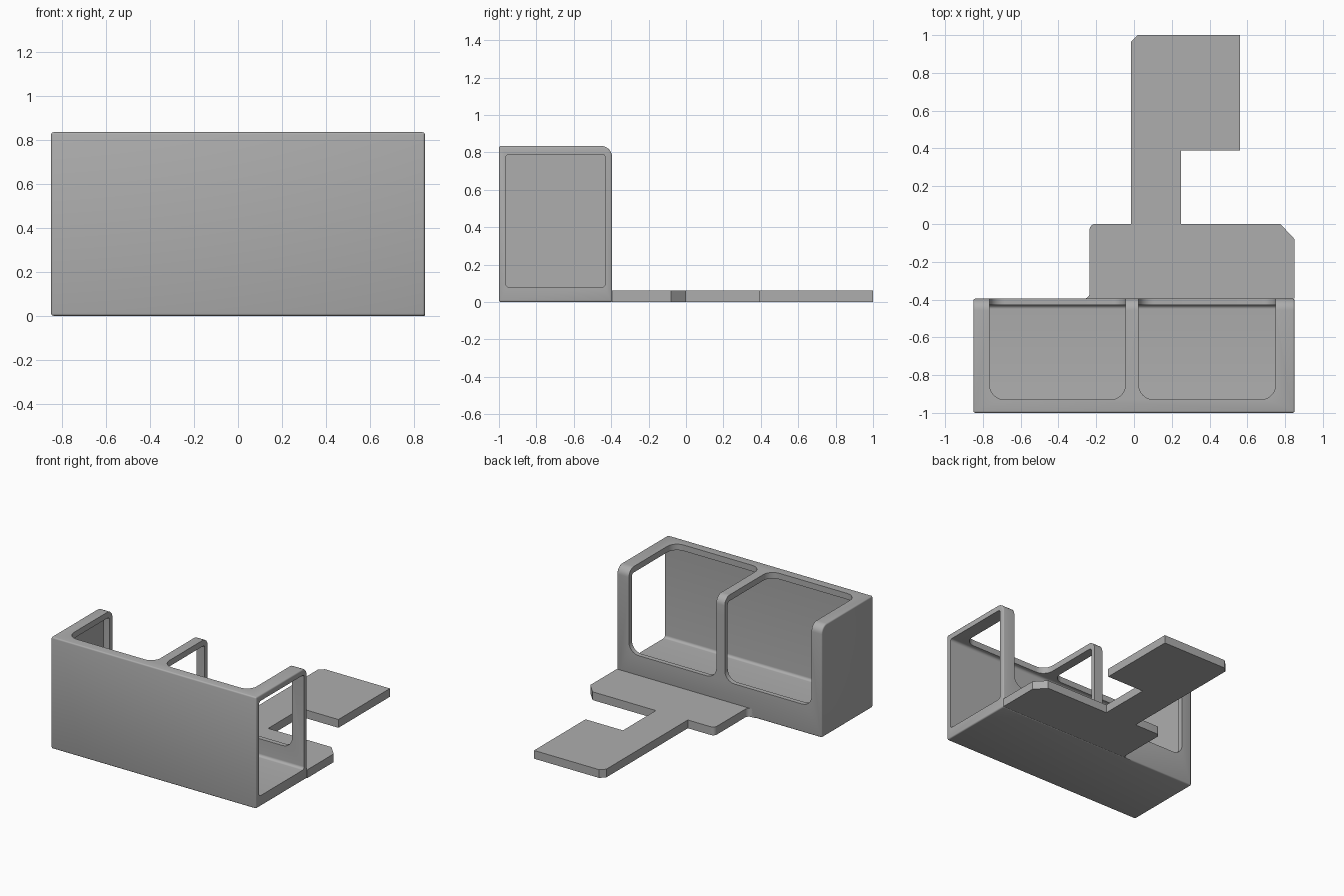
import bpy, bmesh
from math import cos, sin, pi
from mathutils import Vector, Matrix

cube = bpy.data.objects.get("Cube")
if cube:
    bpy.data.objects.remove(cube)

grey = bpy.data.materials.new("plain grey")
grey.use_nodes = True
colour = (0.42, 0.42, 0.42, 1)
grey.diffuse_color = colour
grey.node_tree.nodes["Principled BSDF"].inputs["Base Color"].default_value = colour


def rounded(corners, steps=8):
    """Outline from (u, v, radius) corners; each radius gives a tangent arc."""
    out = []
    for i, (u, v, r) in enumerate(corners):
        p = Vector((u, v))
        if not r:
            out.append(p)
            continue
        a = (Vector(corners[i - 1][:2]) - p).normalized()
        b = (Vector(corners[(i + 1) % len(corners)][:2]) - p).normalized()
        for k in range(steps + 1):
            t = k / steps * pi / 2
            out.append(p + r * (a * (1 - sin(t)) + b * (1 - cos(t))))
    return out


def prism(name, corners, axis, low, high):
    """Extrude an outline along x, y or z."""
    place = {"x": lambda p, h: (h, p.x, p.y),
             "y": lambda p, h: (p.x, h, p.y),
             "z": lambda p, h: (p.x, p.y, h)}[axis]
    bm = bmesh.new()
    face = bm.faces.new([bm.verts.new(place(p, low)) for p in rounded(corners)])
    new = bmesh.ops.extrude_face_region(bm, geom=[face])["geom"]
    shift = Vector(place(Vector((0, 0)), high - low))
    bmesh.ops.translate(bm, vec=shift,
                        verts=[g for g in new if isinstance(g, bmesh.types.BMVert)])
    bmesh.ops.recalc_face_normals(bm, faces=bm.faces)
    mesh = bpy.data.meshes.new(name)
    bm.to_mesh(mesh)
    bm.free()
    mesh.materials.append(grey)
    ob = bpy.data.objects.new(name, mesh)
    bpy.context.collection.objects.link(ob)
    return ob


def rect(u0, u1, v0, v1, r00=0, r10=0, r11=0, r01=0):
    return [(u0, v0, r00), (u1, v0, r10), (u1, v1, r11), (u0, v1, r01)]


def smooth(ob):
    bpy.ops.object.select_all(action="DESELECT")
    ob.select_set(True)
    bpy.context.view_layer.objects.active = ob
    bpy.ops.object.shade_smooth_by_angle(angle=0.6)


FRONT, BACK, HALF, TOP, FLOOR = -1.0, -0.395, 0.85, 0.835, 0.08

# Housing: side profile with a rounded upper back edge
housing = prism("housing", rect(FRONT, BACK, 0, TOP, r11=0.06), "x", -HALF, HALF)
bevel = housing.modifiers.new("edge softening", "BEVEL")
bevel.width = 0.01
bevel.segments = 3
bevel.limit_method = "ANGLE"
bevel.angle_limit = 0.8

# Cavity, open at the left end
cutters = [prism("cavity_cutter",
                 rect(-0.965, -0.43, FLOOR, 0.79, 0.02, 0.02, 0.02, 0.02),
                 "x", -HALF + 0.035, HALF + 0.1)]

# Two bays, each wrapping from the roof over the back edge
for side, x0, x1 in (("right", -0.765, -0.045), ("left", 0.025, 0.75)):
    cutters.append(prism(side + "_roof_cutter",
                         rect(x0, x1, -0.93, -0.2, 0.08, 0.08), "z", 0.7, 0.95))
    cutters.append(prism(side + "_back_cutter",
                         rect(x0, x1, 0.21, 0.95, 0.08, 0.08), "y", -0.46, -0.2))

for cutter in cutters:
    cutter.hide_render = True
    cut = housing.modifiers.new(cutter.name, "BOOLEAN")
    cut.object = cutter
    cut.solver = "EXACT"

# Bake the cuts and remove the cutters
bpy.context.view_layer.update()
baked = bpy.data.meshes.new_from_object(
    housing.evaluated_get(bpy.context.evaluated_depsgraph_get()))
housing.modifiers.clear()
housing.data = baked
baked.materials.clear()
baked.materials.append(grey)
for cutter in cutters:
    bpy.data.objects.remove(cutter)
smooth(housing)

# Flat base tab with its arm and end pad
outline = [(HALF, BACK, 0), (HALF, -0.08, 0), (0.775, 0, 0), (0.25, 0, 0),
           (0.25, 0.39, 0), (0.56, 0.39, 0), (0.56, 1, 0), (0.02, 1, 0),
           (-0.015, 0.965, 0), (-0.015, 0, 0), (-0.235, 0, 0.03),
           (-0.235, BACK, 0.03), (-0.3, BACK, 0)]
tab = prism("base_tab", outline, "z", 0, 0.062)
smooth(tab)
